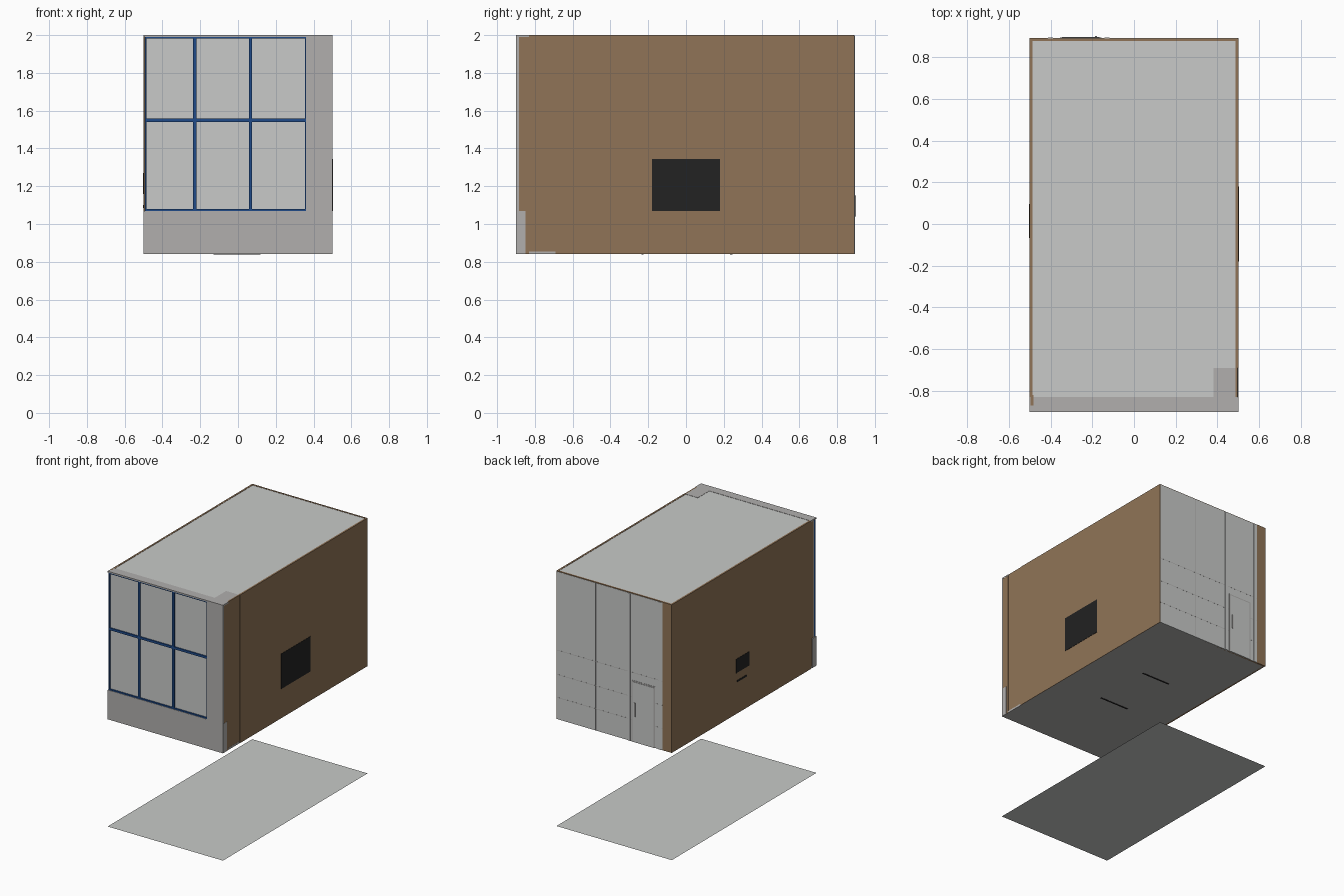
import bpy

cube = bpy.data.objects.get("Cube")
if cube:
    bpy.data.objects.remove(cube, do_unlink=True)


def material(name, r, g, b):
    m = bpy.data.materials.new(name)
    m.use_nodes = True
    m.diffuse_color = (r, g, b, 1)
    bsdf = next(n for n in m.node_tree.nodes if n.type == 'BSDF_PRINCIPLED')
    bsdf.inputs["Base Color"].default_value = (r, g, b, 1)
    return m


PALE = material("pale grey", 0.58, 0.59, 0.58)
CONCRETE = material("concrete grey", 0.44, 0.43, 0.42)
BROWN = material("wood brown", 0.28, 0.175, 0.095)
BLACK = material("near black", 0.016, 0.016, 0.016)
BLUE = material("frame blue", 0.014, 0.07, 0.25)


def box(name, mat, x, y, z):
    """Box from (min, max) pairs on each axis."""
    bpy.ops.mesh.primitive_cube_add(size=1)
    ob = bpy.context.object
    ob.name = name
    for axis, (lo, hi) in enumerate((x, y, z)):
        for v in ob.data.vertices:
            v.co[axis] = lo if v.co[axis] < 0 else hi
    ob.data.materials.append(mat)
    return ob


BASE, TOP, SILL = 0.84, 2.0, 1.07
FULL = (BASE, TOP)
WIDE = (-0.5, 0.5)

# Ground sheet, floor and roof
bpy.ops.mesh.primitive_plane_add(size=1)
sheet = bpy.context.object
sheet.name = "ground_sheet"
sheet.scale = (1, 1.79, 1)
sheet.location.y = -0.005
sheet.data.materials.append(PALE)
box("floor_slab", CONCRETE, (-0.498, 0.498), (-0.9, 0.885), (BASE, BASE + 0.015))
box("roof_panel", PALE, (-0.486, 0.486), (-0.84, 0.88), (1.98, 1.998))

# Side walls, with a shallow recessed strip beside the corner column
box("right_wall", BROWN, (-0.5, -0.486), (-0.83, 0.889), FULL)
box("right_wall_jamb", BROWN, (-0.495, -0.482), (-0.87, -0.82), FULL)
box("left_wall", BROWN, (0.486, 0.5), (-0.69, 0.889), FULL)
box("left_wall_recess", BROWN, (0.486, 0.497), (-0.83, -0.69), FULL)
box("left_wall_end", BROWN, (0.486, 0.499), (-0.885, -0.83), (BASE, 1.99))
box("corner_column", CONCRETE, (0.38, 0.486), (-0.83, -0.69), FULL)

# Back wall with pale cladding and trims
box("back_wall", BROWN, (-0.486, 0.486), (0.876, 0.889), FULL)
box("back_corner_panel", BROWN, (-0.5, -0.42), (0.885, 0.891), FULL)
box("back_cladding", PALE, (-0.42, 0.495), (0.885, 0.891), (BASE, 1.995))
for i, x in enumerate((-0.40, -0.13)):
    box(f"back_trim_{i}", PALE, (x - 0.012, x + 0.012), (0.885, 0.894), (BASE, 1.995))
box("back_joint", CONCRETE, (0.158, 0.162), (0.888, 0.8915), (BASE, 1.995))
for i, z in enumerate((1.01, 1.19, 1.38)):
    box(f"back_rail_{i}", CONCRETE, (-0.42, 0.495), (0.888, 0.8915), (z - 0.002, z + 0.002))

# Back door with a thin surround and a pull handle
box("door_frame", CONCRETE, (-0.355, -0.155), (0.888, 0.893), (BASE, 1.32))
box("door_leaf", PALE, (-0.345, -0.165), (0.888, 0.8955), (BASE, 1.31))
box("door_handle", CONCRETE, (-0.188, -0.178), (0.893, 0.9), (1.04, 1.15))

# Concrete front: sill, side pier and top band
box("front_sill", CONCRETE, WIDE, (-0.9, -0.85), (BASE, SILL))
box("front_pier", CONCRETE, (0.36, 0.5), (-0.9, -0.885), (SILL, TOP))
box("front_band", CONCRETE, WIDE, (-0.9, -0.83), (1.99, TOP))

# Front window: panes, outer frame and glazing bars
WX, WZ, WY = (-0.492, 0.362), (SILL, 1.99), (-0.897, -0.865)
box("window_panes", PALE, WX, (-0.888, -0.87), WZ)
for i, (x, half) in enumerate(((-0.488, 0.004), (-0.23, 0.009), (0.066, 0.009), (0.358, 0.004))):
    box(f"window_upright_{i}", BLUE, (x - half, x + half), WY, WZ)
for i, (z, half) in enumerate(((1.075, 0.005), (1.55, 0.009), (1.986, 0.004))):
    box(f"window_crossbar_{i}", BLUE, WX, WY, (z - half, z + half))

# Dark wall panels and vents
box("left_wall_screen", BLACK, (0.495, 0.502), (-0.18, 0.18), (1.07, 1.345))
box("right_wall_screen", BLACK, (-0.502, -0.495), (-0.067, 0.095), (1.16, 1.27))
box("right_wall_slot", BLACK, (-0.502, -0.495), (-0.04, 0.08), (1.085, 1.1))
for i, y in enumerate((-0.23, 0.24)):
    box(f"floor_vent_{i}", BLACK, (-0.13, 0.12), (y - 0.006, y + 0.006), (BASE - 0.002, BASE + 0.004))
